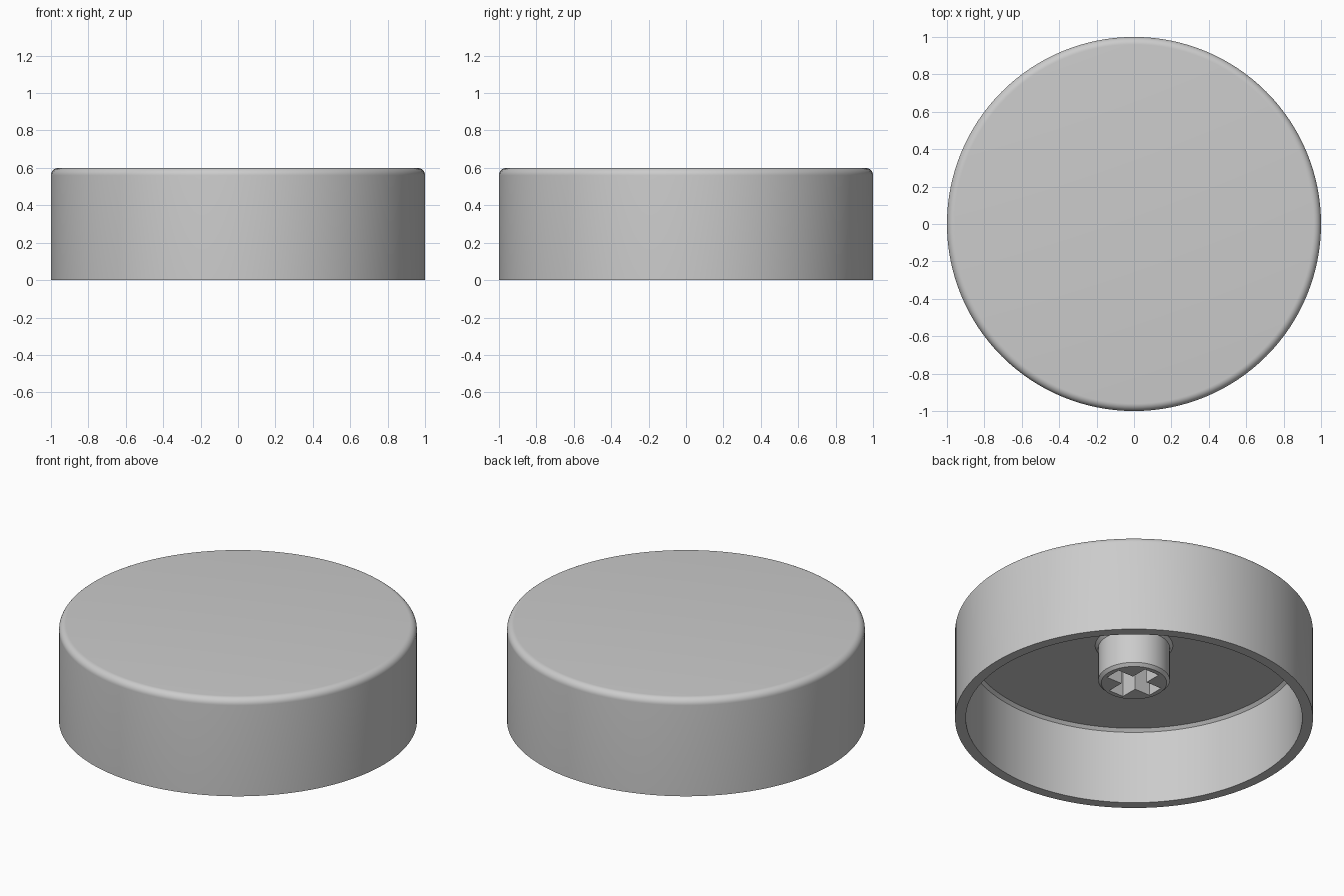
import bpy
import bmesh
from math import sin, cos, pi

if "Cube" in bpy.data.objects:
    bpy.data.objects.remove(bpy.data.objects["Cube"], do_unlink=True)

SIDES = 128
RADIUS, HEIGHT, ROUND = 1.0, 0.6, 0.04
BORE, CEILING, CHAMFER = 0.94, 0.47, 0.017
STEM, STEM_END = 0.2, 0.23
ARM, HALF_WIDTH = 0.155, 0.05

grey = bpy.data.materials.new("light_grey_plastic")
grey.use_nodes = True
colour = (0.6, 0.6, 0.6, 1)
grey.diffuse_color = colour
grey.node_tree.nodes["Principled BSDF"].inputs["Base Color"].default_value = colour


def add_object(name, bm):
    bmesh.ops.recalc_face_normals(bm, faces=bm.faces)
    mesh = bpy.data.meshes.new(name)
    bm.to_mesh(mesh)
    bm.free()
    mesh.materials.append(grey)
    obj = bpy.data.objects.new(name, mesh)
    bpy.context.collection.objects.link(obj)
    return obj


def activate(obj):
    bpy.ops.object.select_all(action="DESELECT")
    obj.select_set(True)
    bpy.context.view_layer.objects.active = obj


def lathe(name, profile):
    """Turn a (radius, z) profile around z and close both ends with flat discs."""
    bm = bmesh.new()
    rings = [[bm.verts.new((r * cos(2 * pi * i / SIDES), r * sin(2 * pi * i / SIDES), z))
              for i in range(SIDES)] for r, z in profile]
    for low, high in zip(rings, rings[1:]):
        for i in range(SIDES):
            j = (i + 1) % SIDES
            bm.faces.new((low[i], low[j], high[j], high[i]))
    bm.faces.new(rings[0])
    bm.faces.new(rings[-1])
    return add_object(name, bm)


# Hollow round cap: chamfered ceiling, bore, rim, outer wall, rounded top edge
top_edge = [(RADIUS - ROUND + ROUND * cos(a * pi / 16),
             HEIGHT - ROUND + ROUND * sin(a * pi / 16)) for a in range(9)]
cap = lathe("cap", [(BORE - CHAMFER, CEILING), (BORE, CEILING - CHAMFER),
                    (BORE, 0), (RADIUS, 0)] + top_edge)

# Mounting stem: chamfered end, flared foot sunk slightly into the ceiling
stem = lathe("stem", [(STEM - CHAMFER, STEM_END), (STEM, STEM_END + CHAMFER),
                      (STEM, CEILING - CHAMFER), (STEM + CHAMFER, CEILING),
                      (STEM + CHAMFER, CEILING + 0.02)])

# Cross-shaped socket cut through the stem up to the ceiling
bm = bmesh.new()
outline = []
for c, s in ((1, 0), (0, 1), (-1, 0), (0, -1)):
    for u, v in ((ARM, -HALF_WIDTH), (ARM, HALF_WIDTH), (HALF_WIDTH, HALF_WIDTH)):
        outline.append(bm.verts.new((u * c - v * s, u * s + v * c, 0.1)))
base = bm.faces.new(outline)
raised = bmesh.ops.extrude_face_region(bm, geom=[base], use_keep_orig=True)
bmesh.ops.translate(bm, vec=(0, 0, HEIGHT),
                    verts=[v for v in raised["geom"] if isinstance(v, bmesh.types.BMVert)])
cutter = add_object("socket_cutter", bm)
cutter.hide_render = True

cut = stem.modifiers.new("socket", "BOOLEAN")
cut.operation = "DIFFERENCE"
cut.solver = "EXACT"
cut.object = cutter
activate(stem)
bpy.ops.object.modifier_apply(modifier=cut.name)
bpy.data.objects.remove(cutter, do_unlink=True)

# Smooth curved walls, keep creases crisp
for part in (cap, stem):
    activate(part)
    bpy.ops.object.shade_smooth_by_angle(angle=pi / 6)
